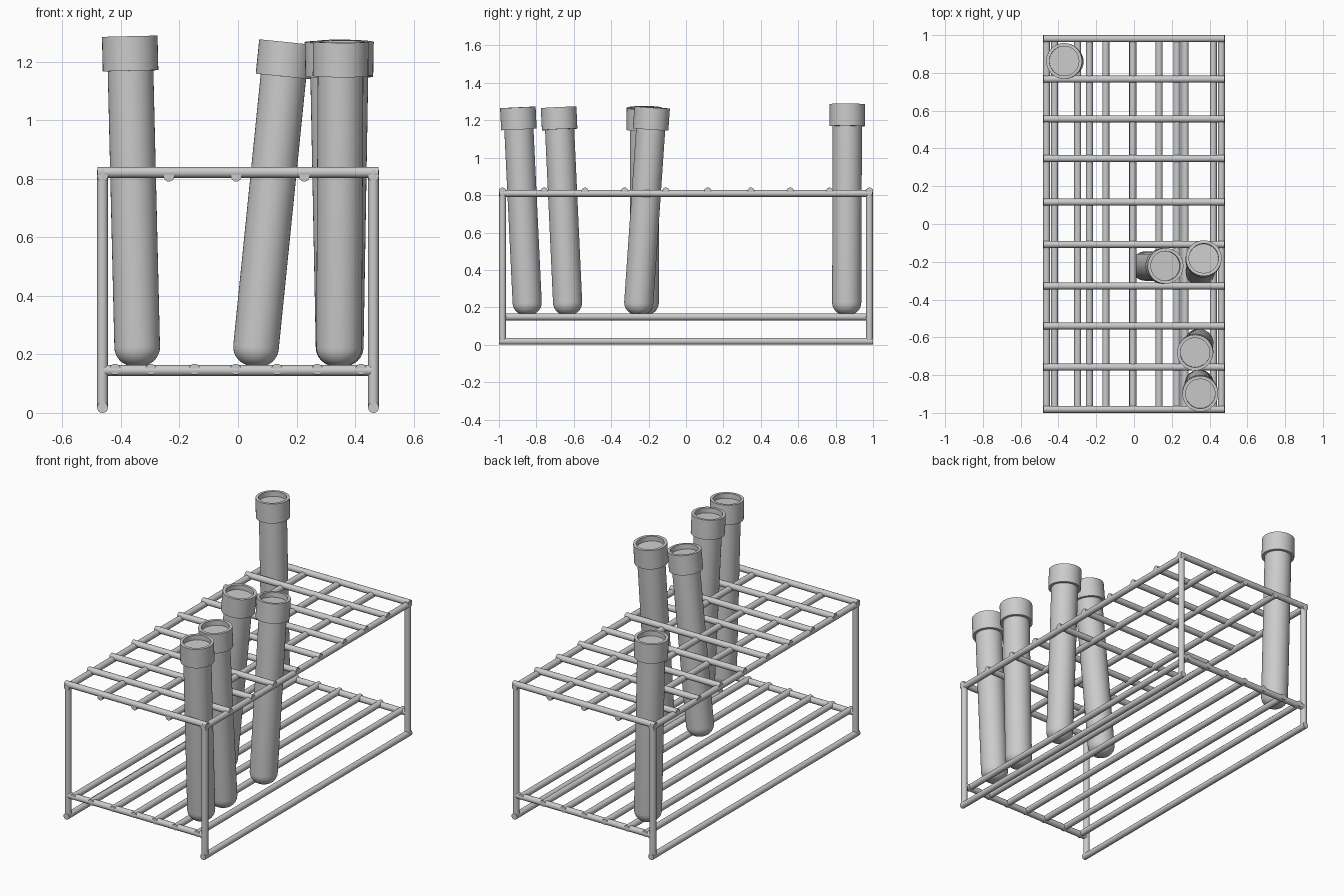
import bpy, bmesh, math
from mathutils import Vector

if "Cube" in bpy.data.objects:
    bpy.data.objects.remove(bpy.data.objects["Cube"])

R = 0.0185           # wire radius
X, Y = 0.463, 0.981  # corner post centres


def finish(bm, name):
    bmesh.ops.recalc_face_normals(bm, faces=bm.faces)
    mesh = bpy.data.meshes.new(name)
    bm.to_mesh(mesh)
    bm.free()
    mesh.shade_smooth()
    mesh.set_sharp_from_angle(angle=math.radians(35))
    obj = bpy.data.objects.new(name, mesh)
    bpy.context.collection.objects.link(obj)
    return obj


def aim(obj, a, b):
    obj.location = a
    obj.rotation_mode = 'QUATERNION'
    obj.rotation_quaternion = Vector((0, 0, 1)).rotation_difference(b - a)


def rod(name, a, b):
    a, b = Vector(a), Vector(b)
    length = (b - a).length
    bm = bmesh.new()
    bmesh.ops.create_cone(bm, cap_ends=True, segments=20, radius1=R, radius2=R, depth=length)
    bmesh.ops.translate(bm, verts=bm.verts, vec=(0, 0, length / 2))
    aim(finish(bm, name), a, b)


def lathe(name, profile, a, b):
    bm = bmesh.new()
    verts = [bm.verts.new((r, 0, z)) for r, z in profile]
    edges = [bm.edges.new(p) for p in zip(verts, verts[1:])]
    bmesh.ops.spin(bm, geom=verts + edges, cent=(0, 0, 0), axis=(0, 0, 1),
                   angle=math.tau, steps=40, use_duplicate=False)
    bmesh.ops.remove_doubles(bm, verts=bm.verts, dist=1e-5)
    aim(finish(bm, name), a, b)


# corner posts, foot runners, lower end bars
for sx in (-1, 1):
    for sy in (-1, 1):
        rod("corner_post", (sx * X, sy * Y, 0.015), (sx * X, sy * Y, 0.83))
    rod("foot_runner", (sx * X, -1, R), (sx * X, 1, R))
for sy in (-1, 1):
    rod("lower_end_bar", (-X, sy * Y, 0.145), (X, sy * Y, 0.145))

# lower shelf wires
for x in (-0.42, -0.298, -0.149, -0.008, 0.133, 0.271, 0.42):
    rod("shelf_wire", (x, -0.998, 0.149), (x, 0.998, 0.149))

# top grid
for x in (-X, -0.236, -0.006, 0.227, X):
    rod("top_long_wire", (x, -0.998, 0.809), (x, 0.998, 0.809))
for y in (-Y, -0.758, -0.54, -0.328, -0.108, 0.116, 0.347, 0.557, 0.767, Y):
    rod("top_cross_wire", (-0.48, y, 0.822), (0.48, y, 0.822))

# test tubes with recessed collars: bottom centre, top centre
tubes = [
    ((-0.343, 0.859, 0.16), (-0.370, 0.863, 1.287)),
    ((0.055, -0.223, 0.16), (0.167, -0.222, 1.267)),
    ((0.350, -0.257, 0.16), (0.369, -0.181, 1.269)),
    ((0.345, -0.630, 0.16), (0.323, -0.681, 1.269)),
    ((0.345, -0.846, 0.16), (0.351, -0.899, 1.269)),
]
T, C, F = 0.078, 0.095, 0.065  # tube radius, collar radius, bottom rounding
for a, b in tubes:
    a, b = Vector(a), Vector(b)
    h = (b - a).length
    arc = [(T - F + F * math.sin(t), F - F * math.cos(t))
           for t in (i * math.pi / 16 for i in range(9))]
    lathe("test_tube", [(0, 0)] + arc + [(T, h - 0.03), (0, h - 0.03)], a, b)
    lathe("tube_collar", [(T, h - 0.118), (C, h - 0.118), (C, h), (T, h), (T, h - 0.118)], a, b)
